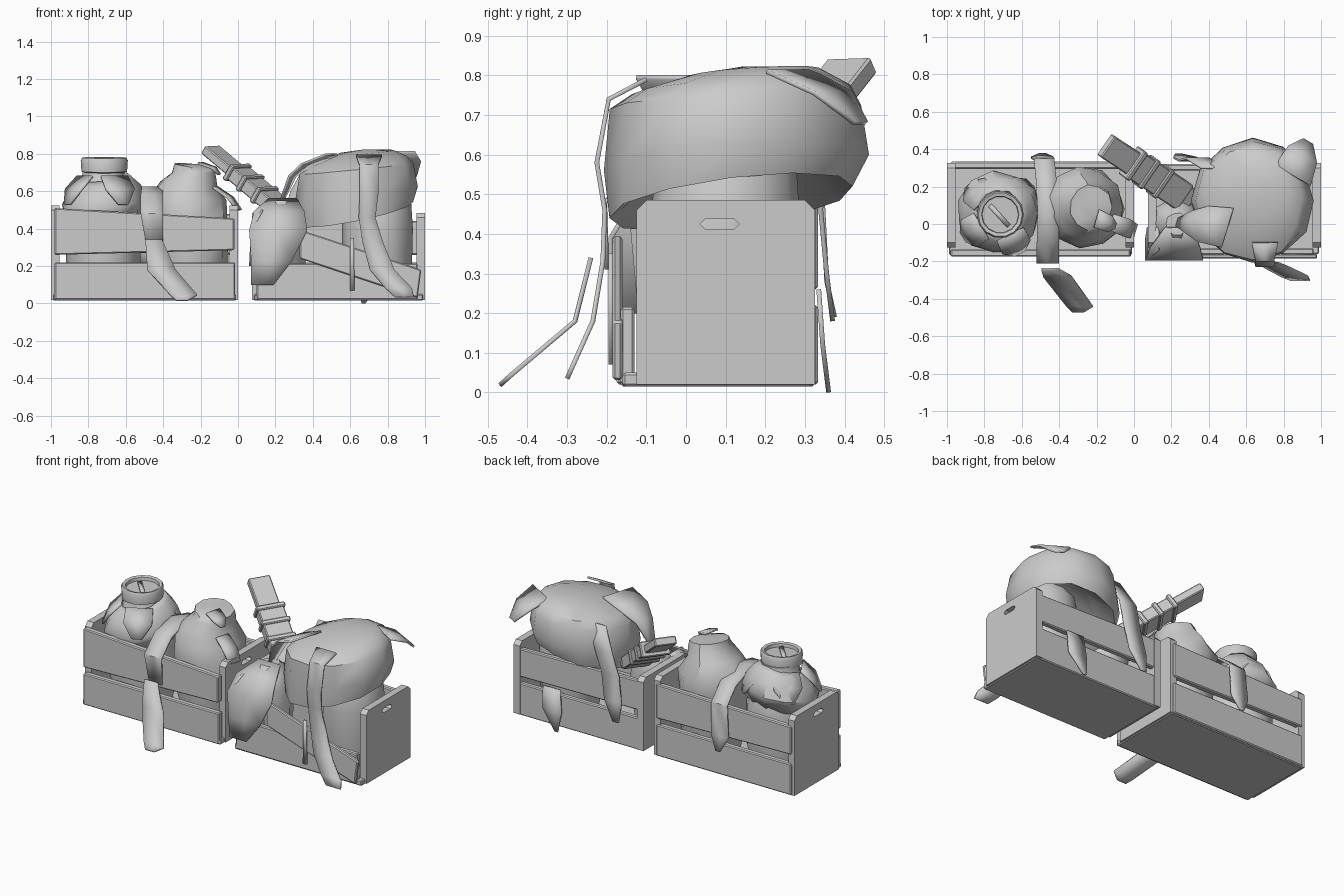
import bpy, bmesh, math, random
from mathutils import Vector

random.seed(4)
GREY = bpy.data.materials.new("plain_grey")
GREY.diffuse_color = (0.6, 0.6, 0.6, 1)


def finish(name, bm, smooth=False, thick=0, bevel=0):
    bmesh.ops.recalc_face_normals(bm, faces=bm.faces[:])
    me = bpy.data.meshes.new(name)
    bm.to_mesh(me)
    bm.free()
    me.materials.append(GREY)
    ob = bpy.data.objects.new(name, me)
    bpy.context.collection.objects.link(ob)
    if thick:
        m = ob.modifiers.new("thickness", 'SOLIDIFY')
        m.thickness, m.offset = thick, 0
    if bevel:
        m = ob.modifiers.new("edge", 'BEVEL')
        m.width, m.segments = bevel, 1
    if smooth:
        bpy.ops.object.select_all(action='DESELECT')
        ob.select_set(True)
        bpy.context.view_layer.objects.active = ob
        bpy.ops.object.shade_smooth_by_angle(angle=math.radians(38))
    return ob


def prism(name, loops, to3d, a, b, bevel=0):
    """Flat outline (with optional hole loops) extruded from a to b."""
    bm = bmesh.new()
    edges = []
    for loop in loops:
        vs = [bm.verts.new(to3d(u, v, a)) for u, v in loop]
        edges += [bm.edges.new((vs[i], vs[i - 1])) for i in range(len(vs))]
    if len(loops) == 1:
        bm.faces.new(bm.verts[:])
    else:
        bmesh.ops.triangle_fill(bm, use_beauty=True, edges=edges)
    r = bmesh.ops.extrude_face_region(bm, geom=bm.faces[:], use_keep_orig=True)
    d = Vector(to3d(0, 0, b)) - Vector(to3d(0, 0, a))
    bmesh.ops.translate(bm, vec=d, verts=[g for g in r["geom"] if isinstance(g, bmesh.types.BMVert)])
    return finish(name, bm, bevel=bevel)


def slat(name, pts, y0, y1):
    return prism(name, [pts], lambda u, v, w: (u, w, v), y0, y1, 0.006)


def end_panel(name, x0, x1, top, y0=-0.125, y1=0.325):
    c = 0.025
    outline = [(y0, 0.02), (y1, 0.02), (y1, top - c), (y1 - c, top), (y0 + c, top), (y0, top - c)]
    h = top - 0.06
    slot = [(0.035, h), (0.05, h + 0.014), (0.12, h + 0.014), (0.135, h), (0.12, h - 0.014), (0.05, h - 0.014)]
    return prism(name, [outline, slot], lambda u, v, w: (w, u, v), x0, x1)


def ribbon(name, pts, side=(1, 0, 0), thick=0.012):
    """Cloth strip through points (x, y, z, width)."""
    s = Vector(side).normalized()
    bm = bmesh.new()
    rows = [[bm.verts.new(Vector(p[:3]) + s * p[3] * k) for k in (-0.5, 0, 0.5)] for p in pts]
    for a, b in zip(rows, rows[1:]):
        for i in (0, 1):
            bm.faces.new((a[i], a[i + 1], b[i + 1], b[i]))
    return finish(name, bm, True, thick)


def lathe(name, rings, n=12, wob=0.0, cap=True, thick=0):
    """Rings (cx, cy, z, rx, ry, tilt_x, tilt_y) joined into a skin."""
    bm = bmesh.new()
    rows = []
    for cx, cy, z, rx, ry, tx, ty in rings:
        row = []
        for i in range(n):
            t = 2 * math.pi * i / n
            k = 1 + random.uniform(-wob, wob)
            row.append(bm.verts.new((cx + rx * k * math.cos(t), cy + ry * k * math.sin(t),
                                     z + tx * math.cos(t) + ty * math.sin(t))))
        rows.append(row)
    for a, b in zip(rows, rows[1:]):
        for i in range(n):
            j = (i + 1) % n
            bm.faces.new((a[i], a[j], b[j], b[i]))
    if cap:
        bm.faces.new(rows[0])
        bm.faces.new(rows[-1])
    return finish(name, bm, True, thick)


def box(name, x0, x1, y0, y1, z0, z1):
    return slat(name, [(x0, z0), (x1, z0), (x1, z1), (x0, z1)], y0, y1)


# left crate
end_panel("left_crate_end_a", -1.0, -0.955, 0.525)
end_panel("left_crate_end_b", -0.045, 0.0, 0.525)
box("left_crate_floor", -0.99, -0.01, -0.165, 0.325, 0.015, 0.05)
box("left_crate_front_low", -0.98, -0.015, -0.175, -0.135, 0.02, 0.22)
slat("left_crate_front_high", [(-0.98, 0.26), (-0.02, 0.285), (-0.02, 0.455), (-0.98, 0.51)], -0.175, -0.135)
box("left_crate_back_low", -0.98, -0.02, 0.295, 0.333, 0.02, 0.22)
slat("left_crate_back_high", [(-0.98, 0.28), (-0.02, 0.26), (-0.02, 0.48), (-0.98, 0.46)], 0.295, 0.333)

# right crate, with a broken front
end_panel("right_crate_end_a", 0.075, 0.12, 0.485)
end_panel("right_crate_end_b", 0.955, 1.0, 0.485)
box("right_crate_floor", 0.085, 0.99, -0.16, 0.32, 0.015, 0.05)
box("right_crate_front_low", 0.1, 0.96, -0.165, -0.13, 0.02, 0.215)
slat("broken_front_slat", [(0.33, 0.24), (0.96, 0.03), (0.98, 0.18), (0.33, 0.395)], -0.185, -0.16)
box("right_crate_back_low", 0.1, 0.98, 0.285, 0.32, 0.02, 0.22)
slat("right_crate_back_high", [(0.1, 0.27), (0.98, 0.26), (0.98, 0.44), (0.1, 0.46)], 0.285, 0.32)
ribbon("split_stake", [(0.61, -0.19, 0.35, 0.02), (0.61, -0.19, 0.07, 0.025)])

# jar with collar and recessed lid
J = (-0.715, 0.05)
lathe("jar_body", [(-0.72, 0.07, z, r, r, 0, 0) for z, r in
                   ((0.05, 0.17), (0.2, 0.2), (0.45, 0.2), (0.58, 0.17), (0.66, 0.115), (0.72, 0.11))], 14)
lathe("jar_collar", [(*J, z, r, r, 0, 0.004) for z, r in
                     ((0.7, 0.105), (0.705, 0.122), (0.765, 0.126), (0.78, 0.118), (0.775, 0.1), (0.755, 0.097))], 14)
ribbon("lid_strip", [(-0.77, 0.1, 0.76, 0.025), (-0.67, -0.01, 0.76, 0.025)], (1, 1, 0))

# scarf wrapped around the jar, with loose corners
lathe("jar_scarf", [(-0.72, 0.06, z, r, r, 0.02, 0.03) for z, r in
                    ((0.46, 0.2), (0.54, 0.215), (0.61, 0.19), (0.655, 0.15), (0.68, 0.12))], 11, 0.06, False, 0.012)
for i, (dx, dy) in enumerate(((-0.9, 0.85), (0.5, -1.0), (-1, -0.6), (0.75, 0.8))):
    d = Vector((dx, dy, 0)).normalized()
    ribbon(f"scarf_corner_{i}", [(J[0] + d.x * r, J[1] + d.y * r, z, w) for r, z, w in
                                 ((0.12, 0.68, 0.16), (0.19, 0.61, 0.17), (0.23, 0.53, 0.06))], (-d.y, d.x, 0))

# tied sack in the left crate
lathe("tied_sack", [
    (-0.25, 0.08, 0.05, 0.16, 0.17, 0, 0), (-0.25, 0.08, 0.22, 0.2, 0.2, 0, 0),
    (-0.26, 0.085, 0.46, 0.21, 0.215, 0, 0), (-0.27, 0.09, 0.56, 0.21, 0.21, -0.01, 0),
    (-0.26, 0.09, 0.64, 0.155, 0.17, -0.01, 0.01), (-0.24, 0.09, 0.7, 0.12, 0.14, 0, 0),
    (-0.23, 0.09, 0.735, 0.11, 0.12, -0.015, 0.01), (-0.25, 0.09, 0.745, 0.05, 0.06, 0, 0)], 11, 0.05)
ribbon("sack_mouth_flap", [(-0.2, 0.03, 0.75, 0.1), (-0.13, 0.0, 0.725, 0.09), (-0.1, -0.01, 0.69, 0.03)], (0.3, 1, 0))
ribbon("sack_side_tie", [(-0.12, 0.01, 0.62, 0.09), (-0.04, -0.02, 0.565, 0.1), (0.005, -0.04, 0.5, 0.08)], (0.3, 1, 0))

# long strap across the left crate
ribbon("left_crate_strap", [
    (-0.49, 0.375, 0.19, 0.03), (-0.49, 0.355, 0.28, 0.12), (-0.48, 0.345, 0.48, 0.11), (-0.47, 0.24, 0.57, 0.11),
    (-0.46, 0.06, 0.62, 0.11), (-0.46, -0.1, 0.58, 0.12), (-0.46, -0.205, 0.48, 0.12),
    (-0.445, -0.2, 0.31, 0.09)])
ribbon("left_strap_tail", [(-0.45, -0.24, 0.34, 0.09), (-0.41, -0.28, 0.18, 0.15),
                           (-0.29, -0.44, 0.045, 0.14), (-0.3, -0.47, 0.018, 0.06)])

# round bundle under a big cloth cover
lathe("bundle_body", [(0.745, 0.1, z, r, r, 0, 0) for z, r in
                      ((0.05, 0.16), (0.2, 0.185), (0.4, 0.19), (0.55, 0.18), (0.65, 0.12))], 12)
lathe("bundle_cover", [
    (0.66, 0.12, 0.56, 0.2, 0.2, 0.05, 0.03), (0.64, 0.12, 0.5, 0.27, 0.28, 0.06, 0.04),
    (0.635, 0.115, 0.48, 0.3, 0.31, 0.062, 0.04), (0.635, 0.125, 0.58, 0.325, 0.33, 0.045, 0.02),
    (0.635, 0.125, 0.72, 0.3, 0.315, 0.03, 0.005), (0.64, 0.14, 0.765, 0.26, 0.28, 0.025, 0.012),
    (0.68, 0.17, 0.81, 0.15, 0.16, 0.01, 0.01), (0.7, 0.18, 0.822, 0.04, 0.04, 0, 0)], 12, 0.025)
ribbon("cover_back_flap", [(0.85, 0.26, 0.81, 0.22), (0.9, 0.37, 0.755, 0.18), (0.93, 0.44, 0.68, 0.06)], (1, -0.6, 0))

# straps over the cover and hanging off the crate
ribbon("cover_front_strap", [
    (0.7, -0.1, 0.79, 0.14), (0.7, -0.195, 0.74, 0.1), (0.7, -0.225, 0.58, 0.1), (0.69, -0.205, 0.46, 0.09),
    (0.72, -0.21, 0.33, 0.11), (0.77, -0.235, 0.18, 0.13), (0.86, -0.28, 0.08, 0.14), (0.89, -0.3, 0.035, 0.1)])
ribbon("cover_left_strap", [
    (0.5, -0.02, 0.795, 0.22), (0.37, 0.0, 0.745, 0.2), (0.29, 0.01, 0.68, 0.12), (0.23, 0.01, 0.54, 0.04)], (0.3, 1, 0))
ribbon("back_strap_long", [(0.42, 0.3, 0.74, 0.12), (0.34, 0.35, 0.6, 0.12), (0.3, 0.34, 0.46, 0.12),
                           (0.27, 0.355, 0.3, 0.12), (0.24, 0.37, 0.18, 0.04)])
ribbon("back_strap_short", [(0.72, 0.335, 0.26, 0.12), (0.71, 0.345, 0.12, 0.13), (0.67, 0.36, 0.0, 0.02)])

# small sack spilling over the broken corner
lathe("small_sack", [(0.23, 0.0, z, r, r, 0, 0) for z, r in
                     ((0.05, 0.1), (0.25, 0.13), (0.42, 0.14), (0.5, 0.11), (0.55, 0.06))], 10, 0.06)
ribbon("sack_drape", [
    (0.24, -0.02, 0.56, 0.15), (0.22, -0.13, 0.49, 0.27), (0.215, -0.19, 0.39, 0.31),
    (0.18, -0.19, 0.23, 0.22), (0.13, -0.185, 0.1, 0.12)])
ribbon("drape_side", [(0.13, -0.08, 0.5, 0.12), (0.075, -0.1, 0.4, 0.17), (0.065, -0.13, 0.2, 0.1)], (0, 1, 0))

# flat rolled shaft leaning out between the crates, with sleeve and bands
A, B = Vector((-0.15, 0.42, 0.825)), Vector((0.32, 0.11, 0.43))
AX = (B - A).normalized()
SIDE = Vector((0.6, 0.8, 0))
SIDE = (SIDE - AX * SIDE.dot(AX)).normalized()
UP = SIDE.cross(AX)


def shaft(name, t0, t1, w, h):
    bm = bmesh.new()
    bmesh.ops.create_cube(bm, size=1)
    for v in bm.verts:
        v.co = A + AX * (t0 + (t1 - t0) * (v.co.x + 0.5)) + SIDE * v.co.y * w + UP * v.co.z * h
    finish(name, bm, bevel=0.006)


shaft("shaft", 0.0, 0.66, 0.135, 0.05)
shaft("shaft_sleeve", 0.2, 0.6, 0.16, 0.075)
for i, t in enumerate((0.2, 0.3, 0.41)):
    shaft(f"shaft_band_{i}", t, t + 0.03, 0.18, 0.095)
